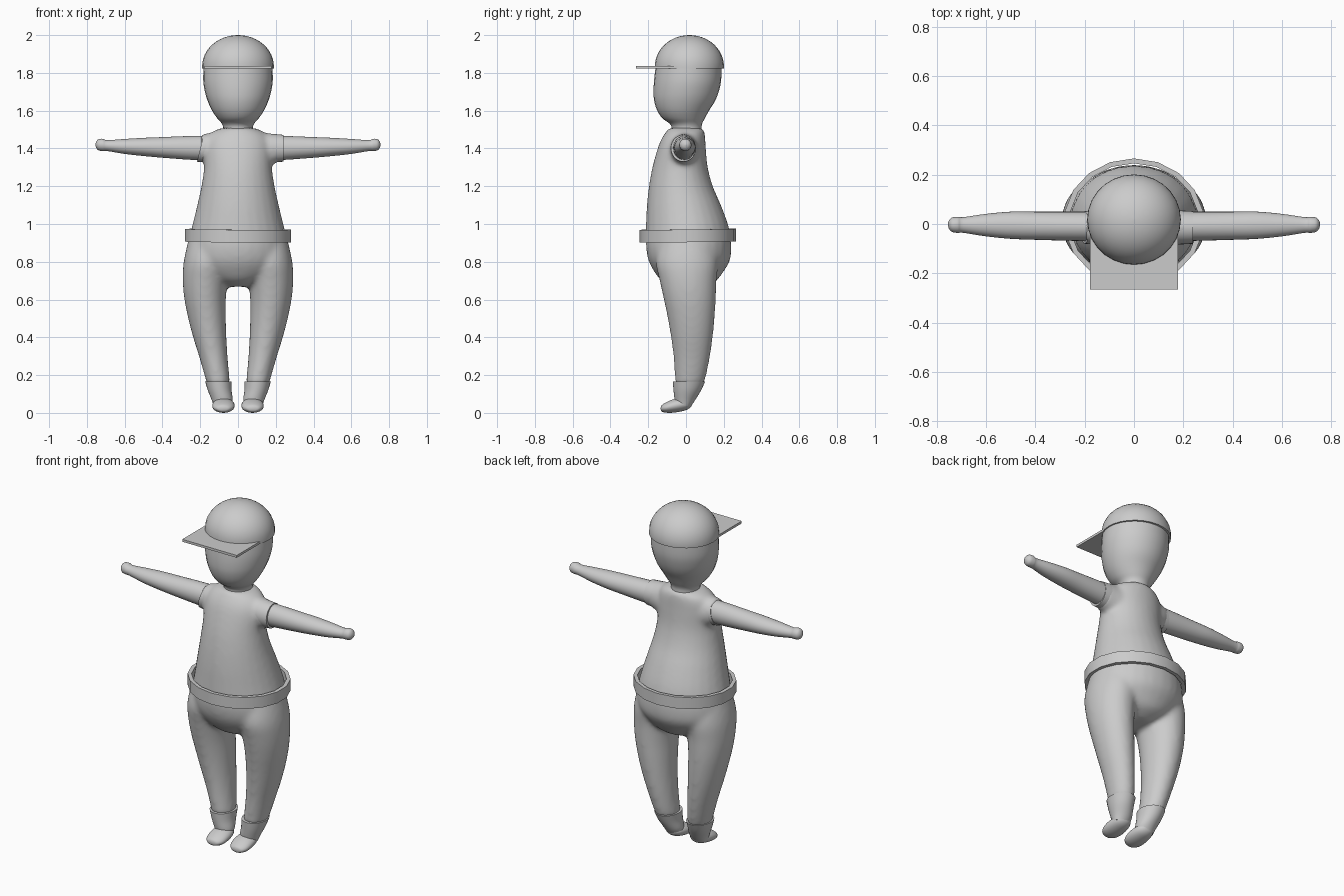
import bpy, bmesh, math

if "Cube" in bpy.data.objects:
    bpy.data.objects.remove(bpy.data.objects["Cube"])

grey = bpy.data.materials.new("plain_grey")
grey.diffuse_color = (0.6, 0.6, 0.6, 1)
grey.use_nodes = True
grey.node_tree.nodes["Principled BSDF"].inputs["Base Color"].default_value = grey.diffuse_color


def spline(rows, steps):
    """Catmull-Rom interpolation through the cross-section rows."""
    out = []
    for i in range(len(rows) - 1):
        p0, p1, p2 = rows[max(i - 1, 0)], rows[i], rows[i + 1]
        p3 = rows[min(i + 2, len(rows) - 1)]
        for s in range(steps):
            t = s / steps
            out.append([0.5 * (2 * b + (c - a) * t + (2 * a - 5 * b + 4 * c - d) * t * t
                               + (3 * b - a - 3 * c + d) * t ** 3)
                        for a, b, c, d in zip(p0, p1, p2, p3)])
    return out + [list(rows[-1])]


def loft(bm, rows, axis='z', mirror=False, steps=4, n=28, shear=0):
    """Skin ellipses (position, a_min, a_max, b_min, b_max) stacked along an axis."""
    rings = []
    sx = -1 if mirror else 1
    for t, a0, a1, b0, b1 in spline(rows, steps):
        ring = []
        for k in range(n):
            w = 2 * math.pi * k / n
            a = (a0 + a1) / 2 + (a1 - a0) / 2 * math.cos(w)
            b = (b0 + b1) / 2 + (b1 - b0) / 2 * math.sin(w)
            x, y, z = {'z': (a, b, t), 'x': (t + shear * (b - 1.4), a, b), 'y': (a, t, b)}[axis]
            ring.append(bm.verts.new((sx * x, y, z)))
        rings.append(ring)
    for r, q in zip(rings, rings[1:]):
        for k in range(n):
            j = (k + 1) % n
            bm.faces.new((r[k], r[j], q[j], q[k]))
    bm.faces.new(rings[0])
    bm.faces.new(rings[-1])


def finish(name, bm, blend=0, angle=40):
    bmesh.ops.recalc_face_normals(bm, faces=bm.faces)
    me = bpy.data.meshes.new(name)
    bm.to_mesh(me)
    bm.free()
    me.materials.append(grey)
    ob = bpy.data.objects.new(name, me)
    bpy.context.collection.objects.link(ob)
    bpy.ops.object.select_all(action='DESELECT')
    ob.select_set(True)
    bpy.context.view_layer.objects.active = ob
    if blend:  # fuse overlapping volumes into one soft skin
        m = ob.modifiers.new("fuse", 'REMESH')
        m.mode, m.voxel_size = 'VOXEL', 0.012
        s = ob.modifiers.new("soften", 'SMOOTH')
        s.factor, s.iterations = 0.5, blend
        bpy.ops.object.modifier_apply(modifier="fuse")
        bpy.ops.object.modifier_apply(modifier="soften")
    bpy.ops.object.shade_smooth_by_angle(angle=math.radians(angle))
    return ob


def part(name, rows, axis='z', **kw):
    bm = bmesh.new()
    loft(bm, rows, axis, **kw)
    return finish(name, bm)


# head and neck
part("head", [(1.44, -.085, .085, -.075, .085), (1.50, -.078, .078, -.075, .083),
              (1.53, -.085, .085, -.085, .085), (1.56, -.11, .11, -.125, .10),
              (1.60, -.137, .137, -.152, .122), (1.65, -.16, .16, -.168, .153),
              (1.70, -.175, .175, -.172, .173), (1.76, -.184, .184, -.169, .186),
              (1.84, -.182, .182, -.16, .188)])

# cap: dome rows follow a quarter ellipse above a short rim
dome = [(1.822, -.19, .19, -.165, .2)]
for i in range(13):
    w = math.radians(89.5) * i / 12
    c = math.cos(w)
    dome.append((1.834 + .166 * math.sin(w), -.19 * c, .19 * c, .018 - .183 * c, .018 + .183 * c))
part("cap", dome, steps=1)

# flat cap brim
bm = bmesh.new()
bmesh.ops.create_cube(bm, size=1)
bmesh.ops.scale(bm, vec=(.355, .265, .014), verts=bm.verts)
bmesh.ops.translate(bm, vec=(0, -.133, 1.829), verts=bm.verts)
finish("cap_brim", bm)

# shirt: torso with sleeves fused in
bm = bmesh.new()
loft(bm, [(.92, -.26, .26, -.215, .24), (1.0, -.24, .24, -.212, .222),
          (1.1, -.216, .216, -.207, .185), (1.2, -.194, .194, -.196, .142),
          (1.3, -.18, .18, -.178, .115), (1.4, -.18, .18, -.15, .105),
          (1.45, -.168, .168, -.13, .102), (1.485, -.14, .14, -.108, .098),
          (1.508, -.09, .09, -.09, .088)])
for m, end in ((False, .225), (True, .195)):
    loft(bm, [(.08, -.10, .08, 1.26, 1.49), (.15, -.088, .063, 1.30, 1.482),
              (end, -.08, .052, 1.332, 1.474)], 'x', mirror=m)
finish("shirt", bm, blend=8)

# sleeve cuffs and bare arms
for side, m, a, b, sh in (("right", False, .17, .24, 0), ("left", True, .15, .2, -.25)):
    part(side + "_sleeve_cuff", [(a, -.084, .056, 1.325, 1.478), (b, -.08, .052, 1.33, 1.472)],
         'x', mirror=m, shear=sh)
    part(side + "_arm", [(.12, -.07, .05, 1.335, 1.468), (.25, -.068, .05, 1.34, 1.466),
                         (.4, -.064, .05, 1.351, 1.46), (.5, -.06, .05, 1.36, 1.456),
                         (.6, -.05, .041, 1.371, 1.45), (.69, -.036, .028, 1.386, 1.444),
                         (.715, -.036, .029, 1.386, 1.451), (.738, -.032, .026, 1.39, 1.449),
                         (.75, -.02, .015, 1.402, 1.437), (.755, -.004, .002, 1.416, 1.422)],
         'x', mirror=m)

# loose belt band: open ring of 18 sides, slightly tilted
bm = bmesh.new()
N = 18
ring = []
for k in range(N):
    w = 2 * math.pi * (k + .5) / N
    col = []
    for rx, ry, z in ((.284, .256, .905), (.284, .256, .972), (.262, .236, .972), (.262, .236, .905)):
        x, y = rx * math.cos(w), .01 + ry * math.sin(w)
        col.append(bm.verts.new((x, y, z + .012 * y - .006 * x)))
    ring.append(col)
for k in range(N):
    p, q = ring[k], ring[(k + 1) % N]
    for i in range(4):
        j = (i + 1) % 4
        bm.faces.new((p[i], q[i], q[j], p[j]))
finish("belt", bm)

# trousers: pelvis bowl and both legs fused together
bm = bmesh.new()
loft(bm, [(.94, -.255, .255, -.21, .235), (.88, -.266, .266, -.212, .24),
          (.81, -.262, .262, -.2, .234), (.75, -.225, .225, -.17, .2),
          (.70, -.15, .15, -.13, .16), (.668, -.08, .08, -.07, .09)])
for m in (False, True):
    loft(bm, [(.15, .042, .164, -.058, .092), (.2, .046, .178, -.06, .108),
              (.3, .055, .207, -.067, .128), (.4, .061, .238, -.08, .142),
              (.5, .064, .264, -.097, .152), (.6, .064, .284, -.118, .158),
              (.7, .055, .293, -.14, .162), (.8, .04, .288, -.16, .17),
              (.92, .03, .262, -.14, .15)], mirror=m)
finish("trousers", bm, blend=14)

# socks and shoes
for side, m in (("right", False), ("left", True)):
    part(side + "_sock", [(.167, .034, .174, -.07, .102), (.12, .034, .16, -.066, .08),
                          (.07, .028, .14, -.06, .05), (.04, .035, .13, -.05, .03)], mirror=m)
    part(side + "_shoe", [(-.134, .07, .085, .018, .028), (-.128, .045, .112, .007, .041),
                          (-.105, .025, .13, .001, .056), (-.07, .018, .136, .001, .071),
                          (-.03, .02, .134, .007, .08), (.005, .03, .126, .017, .082),
                          (.026, .048, .11, .032, .075), (.034, .072, .086, .05, .06)],
         'y', mirror=m)
